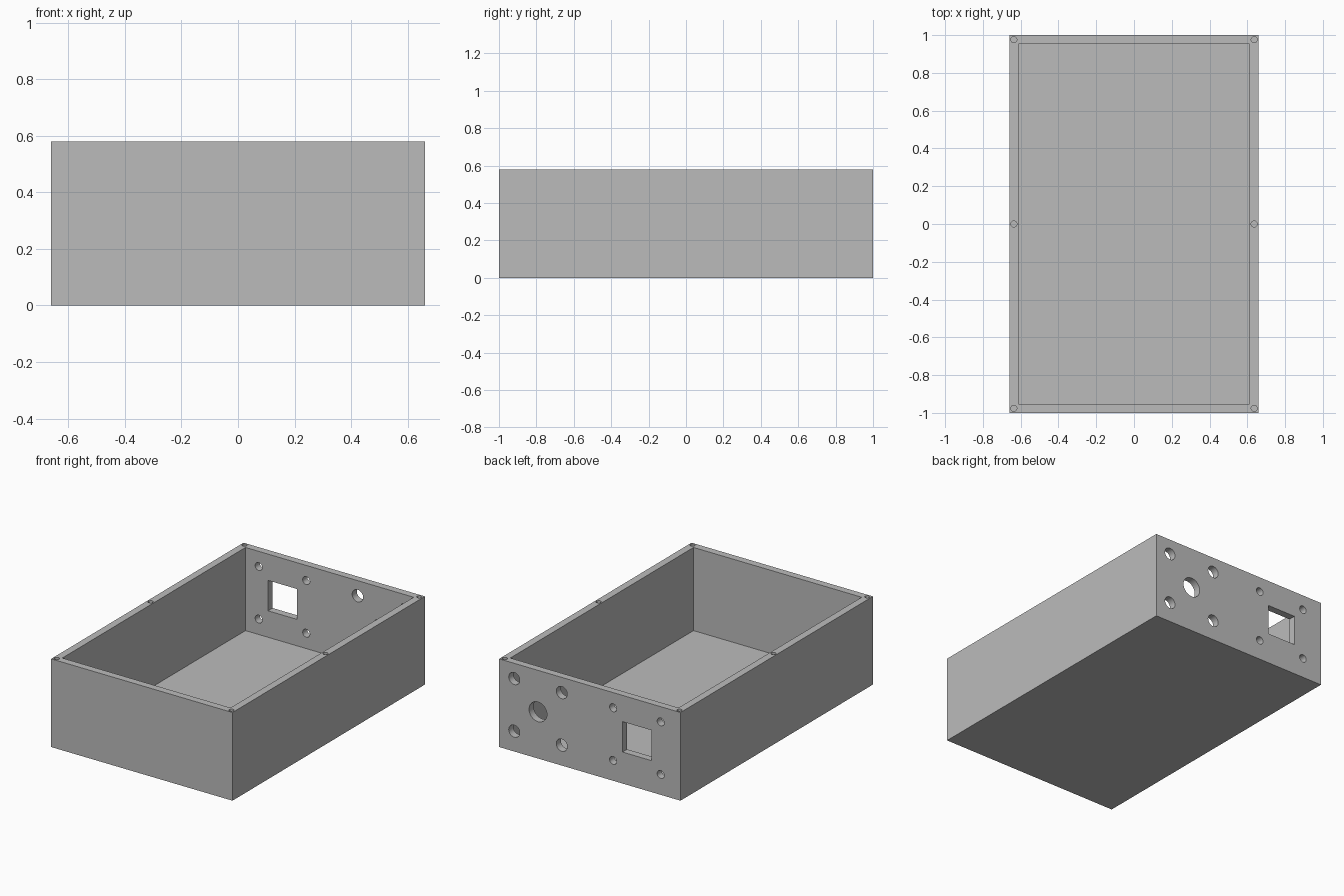
import bpy, bmesh
from mathutils import Matrix, Vector

cube = bpy.data.objects.get("Cube")
if cube:
    bpy.data.objects.remove(cube, do_unlink=True)

# Overall sizes
W, L, H = 1.32, 2.0, 0.58
WALL, FLOOR = 0.048, 0.033

grey = bpy.data.materials.new("grey plastic")
grey.use_nodes = True
color = (0.5, 0.5, 0.5, 1)
grey.diffuse_color = color
grey.node_tree.nodes["Principled BSDF"].inputs["Base Color"].default_value = color


def add_box(bm, center, size):
    bmesh.ops.create_cube(
        bm, size=1, matrix=Matrix.Translation(center) @ Matrix.Diagonal((*size, 1)))


def add_cylinder(bm, center, radius, depth, along_y=False):
    turn = Matrix.Rotation(1.5707963, 4, "X") if along_y else Matrix.Identity(4)
    bmesh.ops.create_cone(
        bm, cap_ends=True, segments=32, radius1=radius, radius2=radius,
        depth=depth, matrix=Matrix.Translation(center) @ turn)


def make_object(name, bm):
    mesh = bpy.data.meshes.new(name)
    bm.to_mesh(mesh)
    bm.free()
    mesh.materials.append(grey)
    obj = bpy.data.objects.new(name, mesh)
    bpy.context.collection.objects.link(obj)
    return obj


def cut(target, bm):
    # Subtract the cutter shapes, apply, and discard the cutter
    cutter = make_object("cutter", bm)
    cutter.hide_render = True
    mod = target.modifiers.new("cut", "BOOLEAN")
    mod.operation, mod.solver, mod.object = "DIFFERENCE", "EXACT", cutter
    bpy.context.view_layer.objects.active = target
    bpy.ops.object.modifier_apply(modifier=mod.name)
    bpy.data.objects.remove(cutter, do_unlink=True)


# Solid case
bm = bmesh.new()
add_box(bm, Vector((0, 0, H / 2)), (W, L, H))
case = make_object("enclosure_case", bm)

# Open cavity
bm = bmesh.new()
add_box(bm, Vector((0, 0, FLOOR + H / 2)), (W - 2 * WALL, L - 2 * WALL, H))
cut(case, bm)

# Back panel openings and rim screw holes
bm = bmesh.new()
back_y, through = L / 2 - WALL / 2, WALL * 2
mid_z, half_pitch = 0.307, 0.173
for panel_x, radius in ((0.377, 0.04), (-0.343, 0.026)):
    for sx in (-1, 1):
        for sz in (-1, 1):
            pos = Vector((panel_x + sx * half_pitch, back_y, mid_z + sz * half_pitch))
            add_cylinder(bm, pos, radius, through, along_y=True)
add_cylinder(bm, Vector((0.377, back_y, mid_z)), 0.065, through, along_y=True)
add_box(bm, Vector((-0.343, back_y, mid_z)), (0.21, through, 0.2))
for sx in (-1, 1):
    for sy in (-1, 0, 1):
        add_cylinder(bm, Vector((sx * 0.636, sy * 0.976, H)), 0.016, 0.3)
cut(case, bm)

# Smooth hole walls, crisp edges
bpy.ops.object.select_all(action="DESELECT")
case.select_set(True)
bpy.context.view_layer.objects.active = case
bpy.ops.object.shade_smooth_by_angle()
